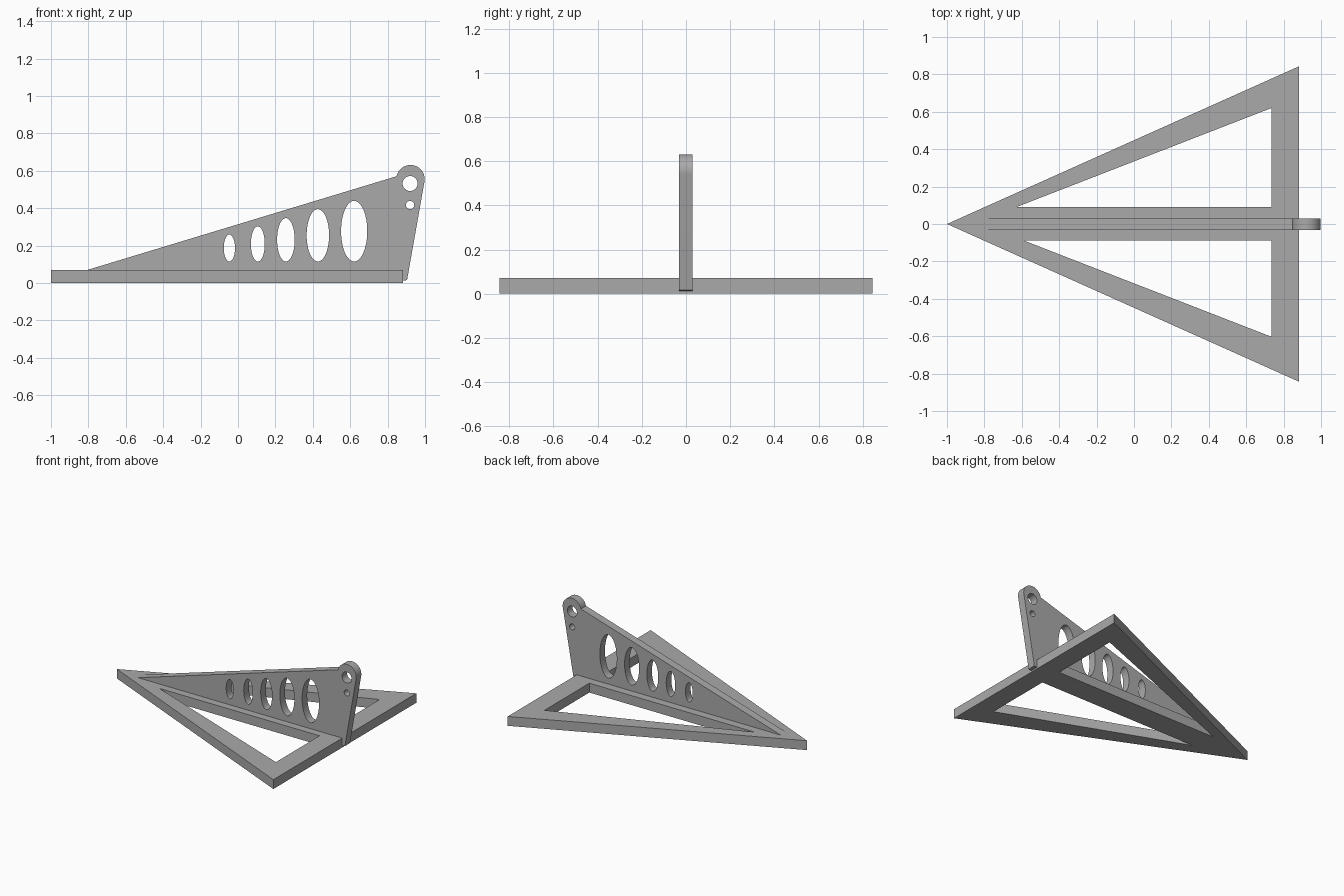
import bpy
from math import cos, sin, pi, radians

cube = bpy.data.objects.get("Cube")
if cube:
    bpy.data.objects.remove(cube, do_unlink=True)

grey = bpy.data.materials.new("plain grey")
grey.use_nodes = True
grey.diffuse_color = (0.4, 0.4, 0.4, 1)
grey.node_tree.nodes["Principled BSDF"].inputs["Base Color"].default_value = (0.4, 0.4, 0.4, 1)


def arc(cx, cy, rx, ry, start=0.0, end=2 * pi, steps=48):
    """Points along an elliptical arc; a full turn leaves out its last point."""
    count = steps if end - start >= 2 * pi else steps + 1
    return [(cx + rx * cos(start + (end - start) * i / steps),
             cy + ry * sin(start + (end - start) * i / steps)) for i in range(count)]


def plate(name, outlines, thickness, location, tilt=0.0):
    """Flat plate from an outer outline followed by the outlines of its holes."""
    curve = bpy.data.curves.new(name, 'CURVE')
    curve.dimensions = '2D'
    curve.fill_mode = 'BOTH'
    curve.extrude = thickness / 2
    for points in outlines:
        spline = curve.splines.new('POLY')
        spline.points.add(len(points) - 1)
        for p, (x, y) in zip(spline.points, points):
            p.co = (x, y, 0, 1)
        spline.use_cyclic_u = True
    obj = bpy.data.objects.new(name, curve)
    bpy.context.collection.objects.link(obj)
    obj.location = location
    obj.rotation_euler.x = tilt
    curve.materials.append(grey)
    bpy.ops.object.select_all(action='DESELECT')
    obj.select_set(True)
    bpy.context.view_layer.objects.active = obj
    bpy.ops.object.convert(target='MESH')
    bpy.ops.object.mode_set(mode='EDIT')
    bpy.ops.mesh.select_all(action='SELECT')
    bpy.ops.mesh.remove_doubles(threshold=0.0001)
    bpy.ops.mesh.normals_make_consistent(inside=False)
    bpy.ops.object.mode_set(mode='OBJECT')
    bpy.ops.object.shade_smooth_by_angle(angle=radians(30))
    return bpy.context.object


# Triangular base frame with two openings
base_height = 0.07
plate("base_frame", [
    [(-1, 0), (0.882, -0.843), (0.882, 0.843)],
    [(-0.63, 0.09), (0.735, 0.09), (0.735, 0.62)],
    [(-0.59, -0.088), (0.735, -0.088), (0.735, -0.603)],
], base_height, (0, 0, base_height / 2))

# Upright fin with a rounded lug, lightening slots and pin holes
lug = arc(0.922, 0.555, 0.076, 0.076, radians(-10), radians(168))
fin = [(-0.805, 0.07), (-0.78, 0.012), (0.883, 0.012), (0.904, 0.016)] + lug
slots = [(-0.046, 0.030, 0.072), (0.106, 0.037, 0.094), (0.256, 0.047, 0.116),
         (0.427, 0.060, 0.140), (0.621, 0.070, 0.162)]
holes = [arc(x, 0.115 + rz, rx, rz) for x, rx, rz in slots]
holes += [arc(0.92, 0.532, 0.04, 0.04), arc(0.92, 0.417, 0.022, 0.022)]
plate("upright_fin", [fin] + holes, 0.06, (0, -0.001, 0), pi / 2)
